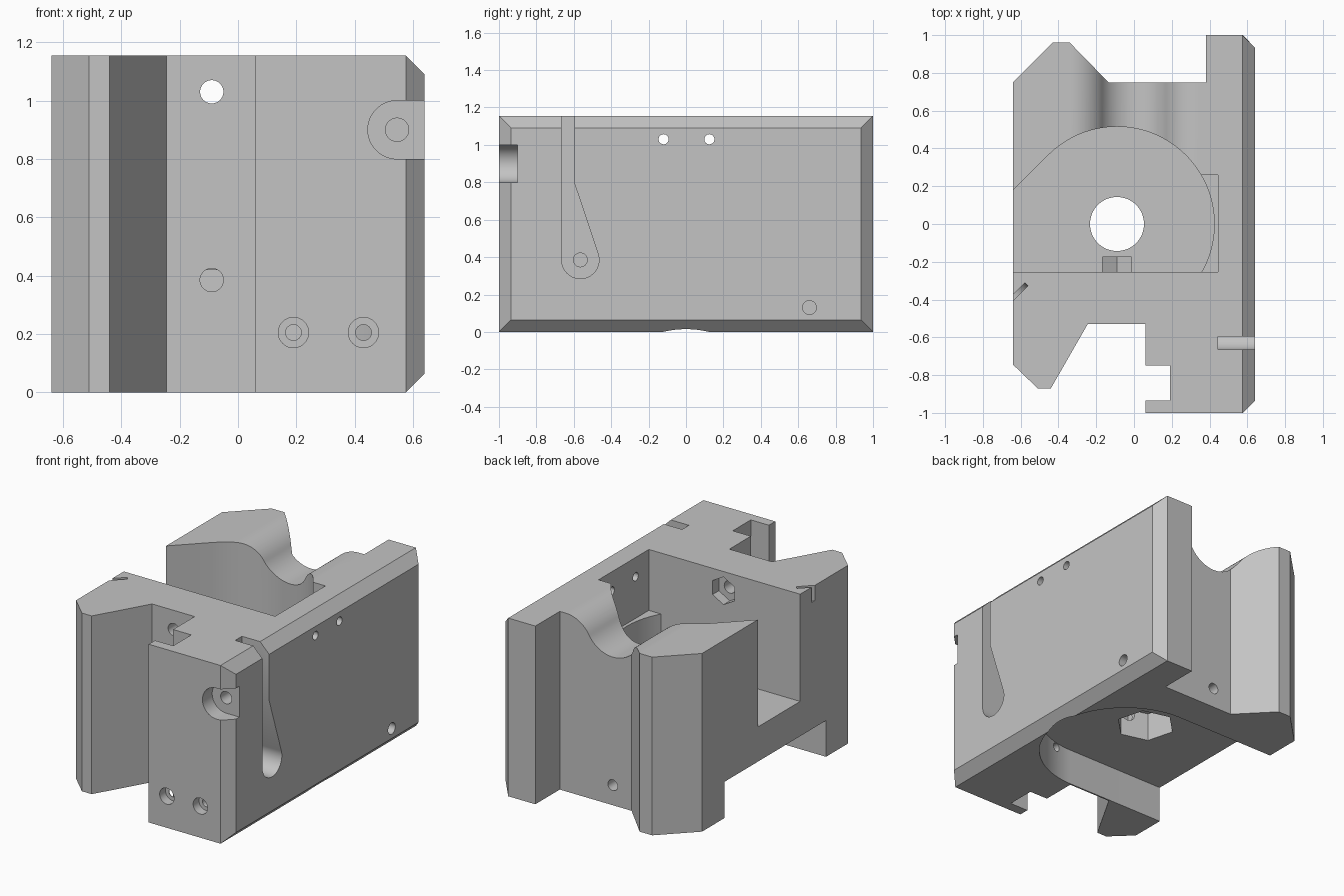
import bpy, bmesh
from math import sin, cos, pi, radians
from mathutils import Matrix

default = bpy.data.objects.get("Cube")
if default:
    bpy.data.objects.remove(default)

TOP = 1.155
steel = bpy.data.materials.new("plain grey")
steel.use_nodes = True
GREY = (0.55, 0.55, 0.55, 1)
steel.diffuse_color = GREY
steel.node_tree.nodes["Principled BSDF"].inputs["Base Color"].default_value = GREY


def arc(cx, cy, r, start=0, end=360, n=64):
    """Points on an arc, in degrees; a full circle leaves out the repeated end."""
    steps = n if end - start >= 360 else n - 1
    angles = [radians(start + (end - start) * i / steps) for i in range(n)]
    return [(cx + r * cos(a), cy + r * sin(a)) for a in angles]


def prism(name, points, lo, hi, axis="z"):
    """Extrude a 2D outline along one axis."""
    place = {"x": lambda a, b, h: (h, a, b),
             "y": lambda a, b, h: (a, h, b),
             "z": lambda a, b, h: (a, b, h)}[axis]
    bm = bmesh.new()
    low = [bm.verts.new(place(a, b, lo)) for a, b in points]
    high = [bm.verts.new(place(a, b, hi)) for a, b in points]
    bm.faces.new(low)
    bm.faces.new(high)
    for i in range(len(points)):
        j = (i + 1) % len(points)
        bm.faces.new((low[i], low[j], high[j], high[i]))
    bmesh.ops.recalc_face_normals(bm, faces=bm.faces)
    mesh = bpy.data.meshes.new(name)
    bm.to_mesh(mesh)
    bm.free()
    obj = bpy.data.objects.new(name, mesh)
    bpy.context.collection.objects.link(obj)
    mesh.materials.append(steel)
    return obj


def rect(a0, a1, b0, b1):
    return [(a0, b0), (a1, b0), (a1, b1), (a0, b1)]


# Main block outline with hooked jaws front and back
block = prism("main_block", [
    (-.64, -.745), (-.51, -.87), (-.44, -.87), (-.245, -.53), (.06, -.53),
    (.06, -.75), (.19, -.75), (.19, -.935), (.06, -.935), (.06, -1),
    (.64, -1), (.64, 1), (.38, 1), (.38, .75), (-.135, .75),
    (-.34, .96), (-.43, .96), (-.64, .75)], 0, TOP)


def combine(cutter, operation="DIFFERENCE"):
    cutter.hide_render = True
    mod = block.modifiers.new("cut", "BOOLEAN")
    mod.operation = operation
    mod.solver = "EXACT"
    mod.object = cutter
    bpy.context.view_layer.objects.active = block
    bpy.ops.object.modifier_apply(modifier=mod.name)
    bpy.data.objects.remove(cutter)


def cut(points, lo, hi, axis="z"):
    combine(prism("cutter", points, lo, hi, axis))


# Chamfer all round the right plate: a 45 degree pyramid envelope
envelope = prism("envelope", rect(-.935, .935, .065, 1.09), -1, .64, "x")
for v in envelope.data.vertices:
    if v.co.x < 0:
        v.co.y += 1.64 if v.co.y > 0 else -1.64
        v.co.z += 1.64 if v.co.z > TOP / 2 else -1.64
combine(envelope, "INTERSECT")

# Upper pocket, open to the side, and its shallow corner step
cut(arc(-.09, 0, .515, -29.7, 135) + [(-.804, .014), (-.804, -.255)], .46, 1.4)
cut(rect(.1, .445, -.255, .26), .76, 1.4)

# Round-ended slot underneath
cut(arc(.07, 0, .52, -90, 90) + [(-1, .52), (-1, -.52)], -.2, .235)

# Smooth saddle in the rear wall
R, MID = .197, .17
side = arc(2 * MID, TOP - R, R, 90, 150, 16)
bowl = arc(0, .96 + R, R, 210, 330, 32)
mirrored = [(-x, z) for x, z in side]
cut([(2 * MID, 1.4)] + side + bowl[::-1][1:-1] + mirrored[::-1] + [(-2 * MID, 1.4)],
    .1, 1.2, "y")

# Bolt hole through the floor with a hexagonal recess below
cut(arc(-.09, 0, .143), .1, .6)
cut(arc(-.09, 0, .18, 45, 405, 6), .1, .42)

# Front screw holes and their nut traps
HEX = .09
cut(arc(-.09, 1.03, .04, n=32), -.7, 1.2, "y")
cut(arc(-.09, 1.03, HEX, 30, 390, 6), -.32, -.2, "y")
cut(arc(-.09, .385, .04, n=32), -.7, -.1, "y")
trap = arc(-.09, .385, HEX, 210, 330, 3)
cut(trap + [(trap[-1][0], .55), (trap[0][0], .55)], -.255, -.175, "y")

# Counterbored holes at the lower front
for x in (.19, .43):
    cut(arc(x, .205, .027, n=32), -1.1, -.25, "y")
    cut(arc(x, .205, .052, n=32), -1.1, -.94, "y")

# Rear hole into the lower slot
cut(arc(0, .13, .035, n=32), .4, .9, "y")

# Open counterbore on the front right edge
cut(arc(.545, .9, .1, 90, 270, 32) + [(.8, .8), (.8, 1)], -1.1, -.9, "y")
cut(arc(.545, .9, .04, n=32), -1, -.7, "y")

# Lever recess in the right plate
cut(arc(-.565, .385, .1, 180, 378, 40) + [(-.595, .79), (-.595, 1.4), (-.665, 1.4)],
    .445, .8, "x")
cut(arc(-.565, .385, .037, n=32), .3, .6, "x")

# Cross holes in the right plate
for y in (-.12, .125):
    cut(arc(y, 1.03, .027, n=32), .3, .8, "x")
cut(arc(.66, .13, .037, n=32), .35, .8, "x")

# Thin diagonal slit at the upper side corner
slit = prism("slit", arc(0, 0, .1, n=32), -.012, .012, "y")
slit.data.transform(Matrix.Translation((-.64, -.39, TOP)) @ Matrix.Rotation(pi / 4, 4, "Z"))
combine(slit)

# Smooth round walls, sharp edges elsewhere
bpy.ops.object.select_all(action="DESELECT")
block.select_set(True)
bpy.context.view_layer.objects.active = block
bpy.ops.object.shade_smooth_by_angle(angle=radians(25))
